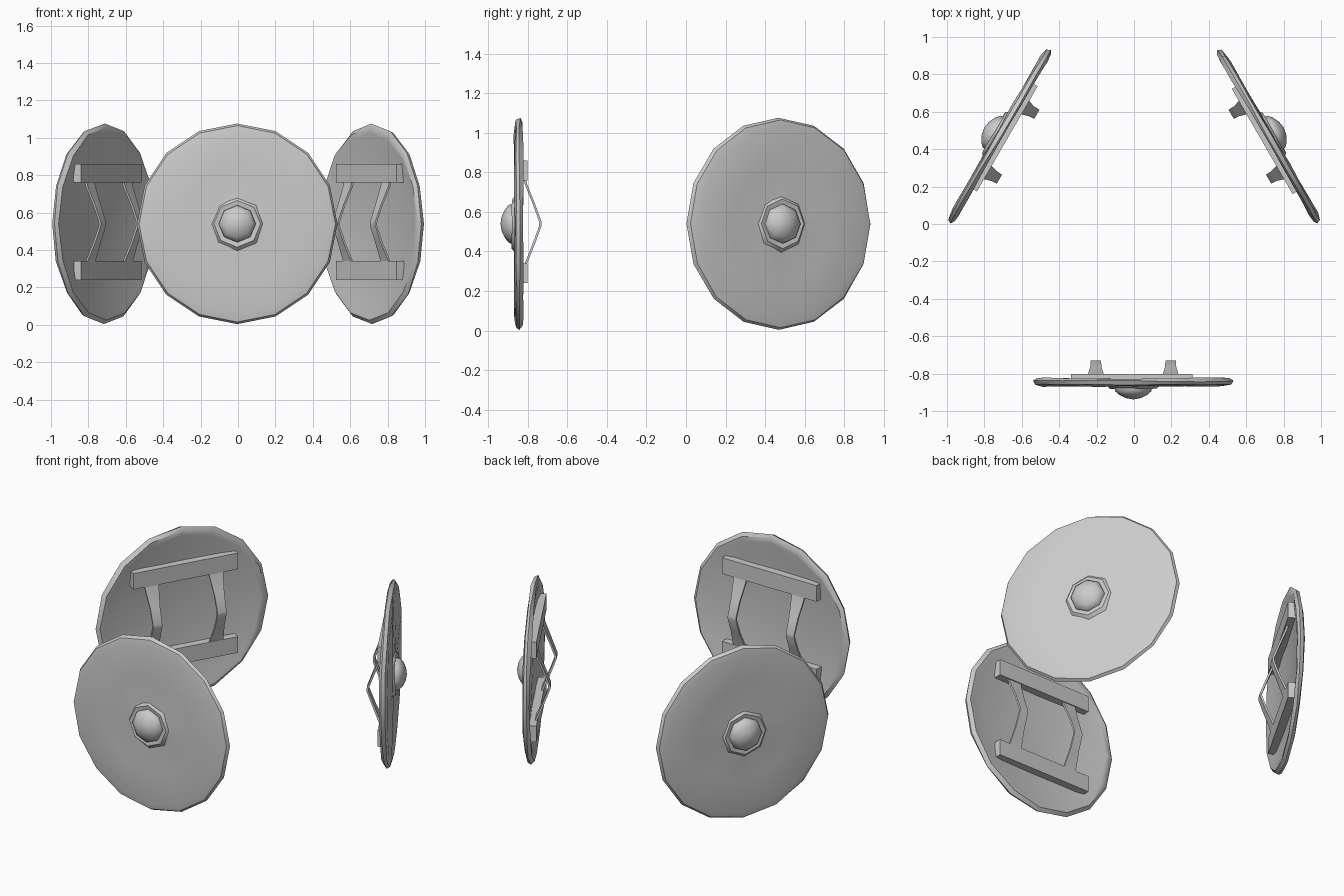
import bpy, bmesh, math, random
from mathutils import Matrix, Vector

if "Cube" in bpy.data.objects:
    bpy.data.objects.remove(bpy.data.objects["Cube"])

GREY = (0.6, 0.6, 0.6, 1)
metal = bpy.data.materials.new("plain_grey")
metal.use_nodes = True
metal.diffuse_color = GREY
metal.node_tree.nodes["Principled BSDF"].inputs["Base Color"].default_value = GREY


def finish(bm, name, place, angle):
    bmesh.ops.recalc_face_normals(bm, faces=bm.faces)
    mesh = bpy.data.meshes.new(name)
    bm.to_mesh(mesh)
    bm.free()
    mesh.materials.append(metal)
    obj = bpy.data.objects.new(name, mesh)
    bpy.context.collection.objects.link(obj)
    obj.matrix_world = place
    bpy.ops.object.select_all(action='DESELECT')
    obj.select_set(True)
    bpy.context.view_layer.objects.active = obj
    bpy.ops.object.shade_smooth_by_angle(angle=math.radians(angle))


def lathe(profile, sides, name, place, wobble, angle):
    """Turn (radius, y) points around the y axis; radius 0 makes a pole."""
    bm = bmesh.new()
    rng = random.Random(4)
    rings = []
    for r, y in profile:
        if r == 0:
            rings.append([bm.verts.new((0, y, 0))] * sides)
            continue
        ring = []
        for i in range(sides):
            a = math.tau * i / sides
            d = y + rng.uniform(-wobble, wobble)
            ring.append(bm.verts.new((r * math.sin(a), d, r * math.cos(a))))
        rings.append(ring)
    for a, b in zip(rings, rings[1:]):
        for i in range(sides):
            j = (i + 1) % sides
            bm.faces.new(dict.fromkeys((a[i], a[j], b[j], b[i])))
    finish(bm, name, place, angle)


def strap(x, name, place):
    """Thin bent grip, wider where it meets the bars."""
    bm = bmesh.new()
    path = [(0.25, 0.035, 0.045), (0.2, 0.045, 0.042), (0.1, 0.085, 0.03), (0.01, 0.118, 0.028)]
    path += [(-z, y, w) for z, y, w in reversed(path)]
    rows = []
    for z, y, w in path:
        rows.append([bm.verts.new((x + sx * w, y + t, z))
                     for sx, t in ((-1, 0), (1, 0), (1, -0.012), (-1, -0.012))])
    for a, b in zip(rows, rows[1:]):
        for i in range(4):
            j = (i + 1) % 4
            bm.faces.new((a[i], a[j], b[j], b[i]))
    bm.faces.new(rows[0])
    bm.faces.new(rows[-1])
    finish(bm, name, place, 25)


def bar(z, name, place):
    bm = bmesh.new()
    bmesh.ops.create_cube(bm, size=1)
    bmesh.ops.scale(bm, vec=Vector((0.65, 0.05, 0.1)), verts=bm.verts)
    bmesh.ops.translate(bm, vec=Vector((-0.008, 0.022, z)), verts=bm.verts)
    finish(bm, name, place, 25)


# Plate: front face, bevelled rim, recessed back
PLATE = [(0, -0.022), (0.14, -0.018), (0.3, -0.017), (0.485, -0.02),
         (0.525, -0.01), (0.536, 0.008), (0.515, 0.024), (0.485, 0.022),
         (0.41, 0.002), (0, -0.002)]
COLLAR = [(0.145, -0.012), (0.125, -0.032), (0.095, -0.028)]
BOSS = [(0.1, -0.02), (0.098, -0.045), (0.075, -0.066), (0.04, -0.083), (0, -0.09)]

# Three shields stand in a triangle, each facing outward
for label, x, y, turn in (("front", -0.004, -0.848, 0),
                          ("left", 0.722, 0.472, 120),
                          ("right", -0.722, 0.472, -120)):
    place = Matrix.Translation((x, y, 0.54)) @ Matrix.Rotation(math.radians(turn), 4, 'Z')
    lathe(PLATE, 16, label + "_shield_plate", place, 0.004, 35)
    lathe(COLLAR, 8, label + "_shield_collar", place, 0.004, 50)
    lathe(BOSS, 8, label + "_shield_boss", place, 0, 50)
    for z, part in ((0.27, "upper"), (-0.25, "lower")):
        bar(z, f"{label}_{part}_bar", place)
    for sx, part in ((0.2, "left"), (-0.2, "right")):
        strap(sx, f"{label}_{part}_strap", place)
